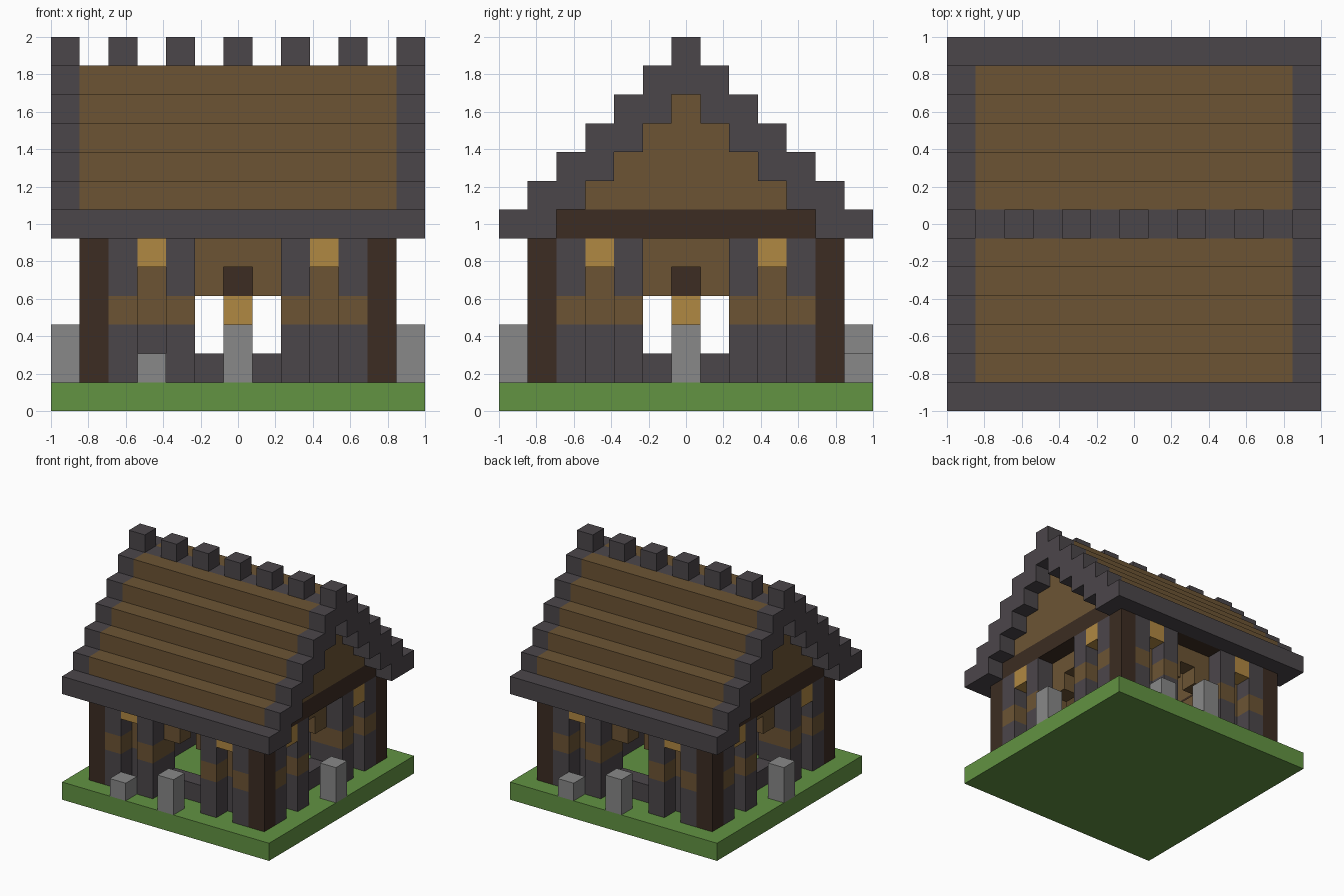
import bpy, bmesh
from math import pi
from mathutils import Matrix, Vector

U = 2 / 13  # side of one block

if "Cube" in bpy.data.objects:
    bpy.data.objects.remove(bpy.data.objects["Cube"], do_unlink=True)


def material(name, rgb):
    """Flat material from 8-bit display colour, stored as linear."""
    lin = [((c / 255 + 0.055) / 1.055) ** 2.4 for c in rgb]
    m = bpy.data.materials.new(name)
    m.use_nodes = True
    m.diffuse_color = (*lin, 1)
    m.node_tree.nodes["Principled BSDF"].inputs["Base Color"].default_value = (*lin, 1)
    return m


grass = material("grass_green", (98, 147, 66))
slate = material("slate_grey", (75, 70, 74))
plank = material("plank_brown", (108, 84, 52))
timber = material("dark_timber", (60, 44, 34))
gold = material("lantern_gold", (176, 136, 66))
stone = material("pale_stone", (136, 136, 136))


def part(name, mat, boxes, turns=1):
    """Boxes given as inclusive block ranges (x, y, z), repeated about z."""
    bm = bmesh.new()
    for t in range(turns):
        spin = Matrix.Rotation(2 * pi * t / turns, 4, "Z")
        for spans in boxes:
            spans = [(s, s) if isinstance(s, int) else s for s in spans]
            size = Vector([(b - a + 1) * U for a, b in spans])
            mid = Vector([(a + b) / 2 * U for a, b in spans])
            mid.z += U / 2
            bmesh.ops.create_cube(
                bm, size=1,
                matrix=spin @ Matrix.Translation(mid) @ Matrix.Diagonal((*size, 1)))
    mesh = bpy.data.meshes.new(name)
    bm.to_mesh(mesh)
    bm.free()
    mesh.materials.append(mat)
    obj = bpy.data.objects.new(name, mesh)
    bpy.context.collection.objects.link(obj)
    return obj


# Ground
part("lawn", grass, [((-6, 6), (-6, 6), 0)])

# Timber frame: corner posts and the ring beam on top of them
part("corner_posts", timber, [(5, -5, (1, 5))], 4)
part("ring_beam", timber, [((-5, 4), -5, 6)], 4)

# Recessed walls with a window opening in the middle of each side
part("wall_base", slate,
     [((-4, 3), -4, 1), ((-4, -2), -4, 2), ((2, 3), -4, 2)], 4)
part("wall_planks", plank,
     [((-4, -2), -4, 3), ((2, 3), -4, 3),
      ((-4, -1), -4, 4), ((1, 3), -4, 4), ((-4, 3), -4, 5)], 4)

# Banded columns standing in front of the walls
columns = (-4, -2, 2, 4)
part("column_feet", slate, [(i, -5, (1, 2)) for i in columns], 4)
part("column_bands", plank, [(i, -5, 3) for i in columns], 4)
part("column_heads", slate, [(i, -5, (4, 5)) for i in columns], 4)

# Lanterns under the beam and one hanging in the middle of the room
part("wall_lanterns", gold, [(i, -5, 5) for i in (-3, 3)], 4)
part("hanging_lantern", gold, [(0, 0, 3)])
part("lantern_hanger", timber, [(0, 0, (4, 5))])

# Stepped roof: plank courses, eaves, rakes and gable infill
part("roof_courses", plank,
     [((-5, 5), (k - 12, k - 11), k) for k in range(7, 11)] + [((-5, 5), -1, 11)], 2)
part("eaves", slate, [((-5, 5), -6, 6)], 2)
part("gable_infill", plank, [(5, (k - 10, 10 - k), k) for k in range(7, 11)], 2)
rake = [(6, (-1, 1), 11)]
for k in range(6, 11):
    rake += [(6, (k - 12, k - 11), k), (6, (11 - k, 12 - k), k)]
part("gable_rakes", slate, rake, 2)
part("ridge", slate, [((-5, 5), 0, 11)])
part("ridge_crests", slate, [(i, 0, 12) for i in range(-6, 7, 2)])

# Stone blocks on the lawn
part("garden_stones", stone,
     [(-3, -6, 1), (0, -6, (1, 2)), (6, 0, (1, 2))], 2)
